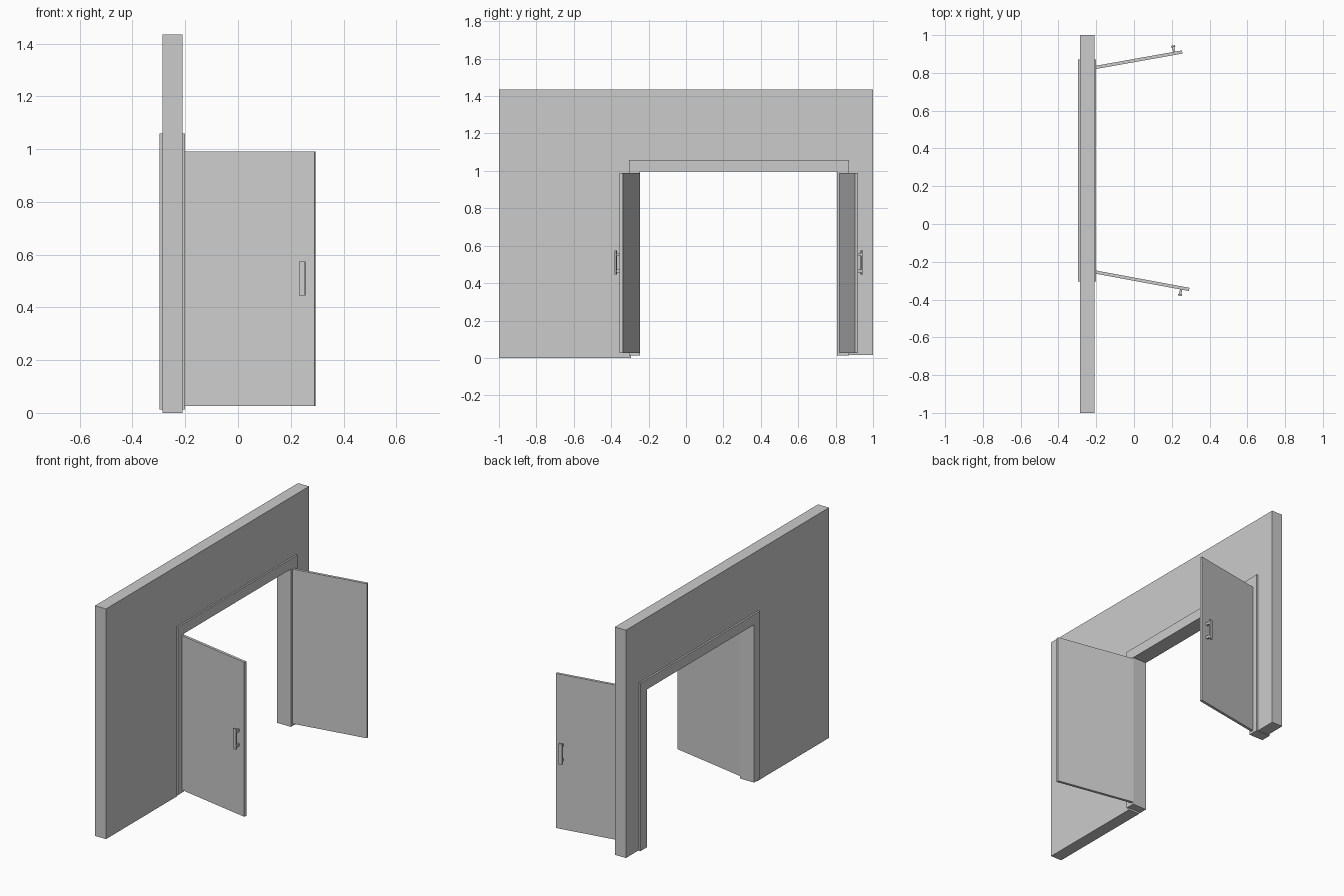
import bpy
import bmesh
from math import cos, sin, radians
from mathutils import Matrix

cube = bpy.data.objects.get("Cube")
if cube:
    bpy.data.objects.remove(cube, do_unlink=True)

# Single painted finish
grey = bpy.data.materials.new("light grey")
grey.use_nodes = True
colour = (0.6, 0.6, 0.6, 1)
grey.diffuse_color = colour
grey.node_tree.nodes["Principled BSDF"].inputs["Base Color"].default_value = colour


def finish(name, bm):
    bmesh.ops.recalc_face_normals(bm, faces=bm.faces)
    mesh = bpy.data.meshes.new(name)
    bm.to_mesh(mesh)
    bm.free()
    mesh.materials.append(grey)
    obj = bpy.data.objects.new(name, mesh)
    bpy.context.collection.objects.link(obj)
    return obj


def slab(name, outline, x0, x1):
    """Extrude a (y, z) outline along x."""
    bm = bmesh.new()
    face = bm.faces.new([bm.verts.new((x0, y, z)) for y, z in outline])
    new = bmesh.ops.extrude_face_region(bm, geom=[face])["geom"]
    verts = [v for v in new if isinstance(v, bmesh.types.BMVert)]
    bmesh.ops.translate(bm, verts=verts, vec=(x1 - x0, 0, 0))
    return finish(name, bm)


def boxes(name, ranges, frame):
    """Boxes given as ((u0, u1), (v0, v1), (w0, w1)) in a local frame."""
    bm = bmesh.new()
    for box in ranges:
        centre = [(a + b) / 2 for a, b in box]
        size = [b - a for a, b in box]
        bmesh.ops.create_cube(bm, size=1, matrix=frame @ Matrix.Translation(centre)
                              @ Matrix.Diagonal((*size, 1)))
    return finish(name, bm)


def arch(y0, y1, top, in0, in1, in_top, foot0, foot1):
    return [(y0, foot0), (in0, foot0), (in0, in_top), (in1, in_top),
            (in1, foot1), (y1, foot1), (y1, top), (y0, top)]


# Wall with doorway, and the casing that stands proud of it on both sides
slab("wall", arch(-1, 1, 1.435, -0.295, 0.865, 1.05, 0, 0.015), -0.286, -0.21)
slab("door_frame", arch(-0.304, 0.872, 1.059, -0.246, 0.807, 0.996, 0.012, 0.012),
     -0.297, -0.2)


# Open door leaves with pull handles on the outer faces
def door(side, name, hinge_y, width, angle):
    a = radians(angle)
    frame = Matrix(((cos(a), -sin(a), 0, -0.205),
                    (side * sin(a), side * cos(a), 0, hinge_y),
                    (0, 0, 1, 0),
                    (0, 0, 0, 1)))
    thick = 0.017
    boxes(name + "_door", [((0, width), (0, thick), (0.027, 0.99))], frame)
    u = width - 0.042
    grip = thick + 0.025
    parts = [((u - 0.011, u + 0.011), (grip, grip + 0.009), (0.445, 0.573))]
    for z in (0.464, 0.554):
        parts.append(((u - 0.006, u + 0.006), (thick - 0.002, grip + 0.002),
                      (z - 0.008, z + 0.008)))
    boxes(name + "_handle", parts, frame)


door(-1, "front", -0.2455, 0.507, 10.5)
door(1, "back", 0.82, 0.469, 10.1)
